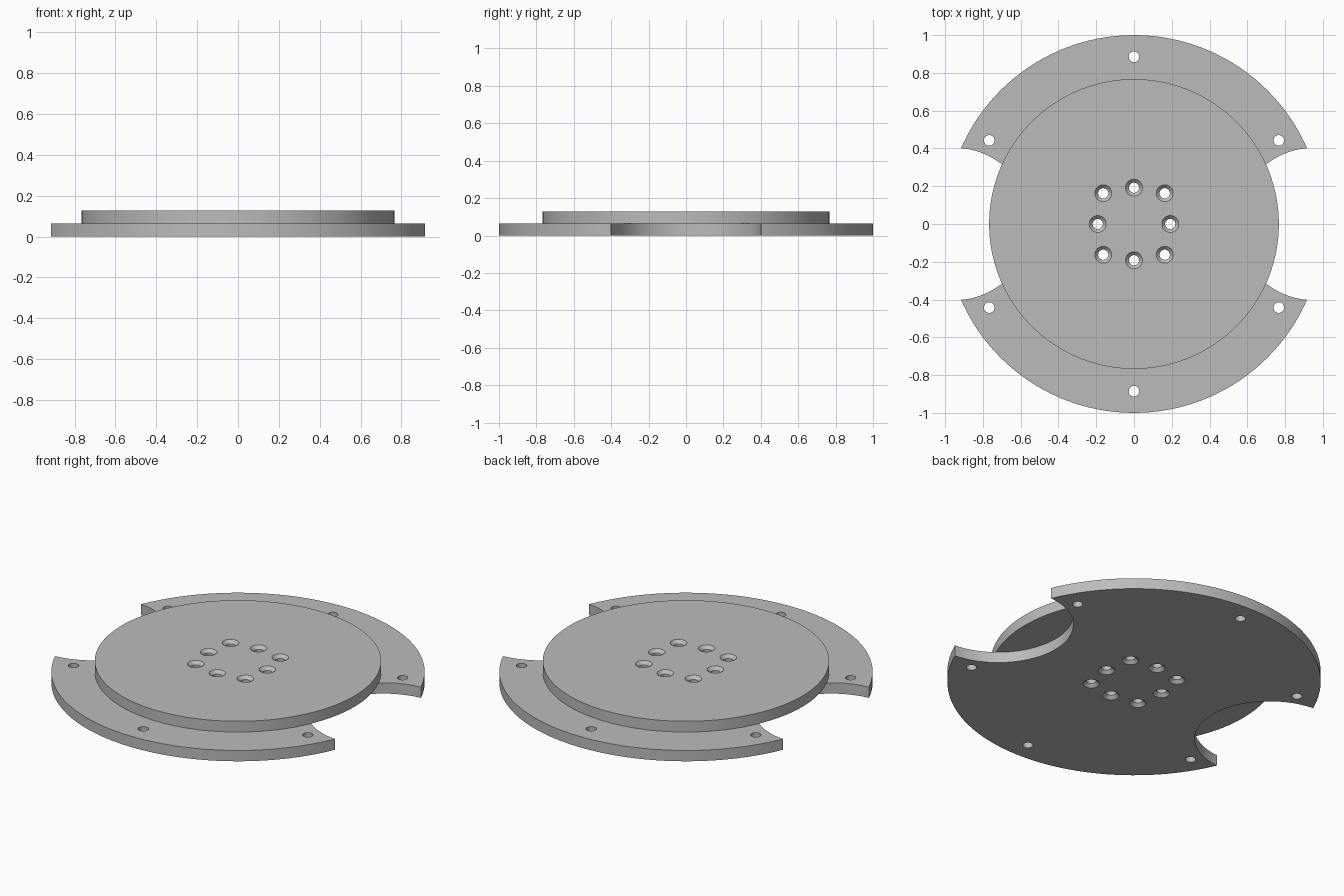
import bpy, bmesh, math

if "Cube" in bpy.data.objects:
    bpy.data.objects.remove(bpy.data.objects["Cube"])

SEG = 128
BASE_TOP, TOP = 0.064, 0.128
gray = bpy.data.materials.new("plain gray")
gray.diffuse_color = (0.5, 0.5, 0.5, 1)
gray.use_nodes = True
gray.node_tree.nodes["Principled BSDF"].inputs["Base Color"].default_value = gray.diffuse_color


def lathe(name, profile, seg, x=0, y=0):
    """Closed solid of revolution from (radius, z) points, bottom to top."""
    bm = bmesh.new()
    rings = [[bm.verts.new((x + r * math.cos(2 * math.pi * i / seg),
                            y + r * math.sin(2 * math.pi * i / seg), z))
              for i in range(seg)] for r, z in profile]
    for a, b in zip(rings, rings[1:]):
        for i in range(seg):
            j = (i + 1) % seg
            bm.faces.new((a[i], a[j], b[j], b[i]))
    bm.faces.new(rings[0][::-1])
    bm.faces.new(rings[-1])
    mesh = bpy.data.meshes.new(name)
    bm.to_mesh(mesh)
    bm.free()
    mesh.materials.append(gray)
    ob = bpy.data.objects.new(name, mesh)
    bpy.context.collection.objects.link(ob)
    return ob


# stepped plate: wide flange with a raised disc
plate = lathe("stepped_plate", [(1, 0), (1, BASE_TOP), (0.767, BASE_TOP), (0.767, TOP)], SEG)
cutters = []

# round side notches, through the flange only
for s in (-1, 1):
    cutters.append(lathe("notch_cutter", [(0.403, -0.1), (0.403, BASE_TOP)], 96, s * 0.95))

# six flange bolt holes
for i in range(6):
    a = math.radians(30 + 60 * i)
    cutters.append(lathe("bolt_hole_cutter", [(0.028, -0.1), (0.028, 0.2)], 32,
                         0.885 * math.cos(a), 0.885 * math.sin(a)))

# eight centre holes, countersunk on both faces
R, r, e = 0.045, 0.027, 0.01
sink = [(R + e, -e), (r, R - r), (r, TOP - R + r), (R + e, TOP + e)]
for i in range(8):
    a = math.radians(45 * i)
    d = 0.23 if i % 2 else 0.192
    cutters.append(lathe("centre_hole_cutter", sink, 32, d * math.cos(a), d * math.sin(a)))

# cut everything, then remove the cutters
for c in cutters:
    m = plate.modifiers.new("cut", 'BOOLEAN')
    m.operation, m.solver, m.object = 'DIFFERENCE', 'EXACT', c
    c.hide_render = True
bpy.context.view_layer.objects.active = plate
plate.select_set(True)
for m in list(plate.modifiers):
    bpy.ops.object.modifier_apply(modifier=m.name)
for c in cutters:
    bpy.data.objects.remove(c)

# smooth walls, sharp rims
bpy.ops.object.select_all(action='DESELECT')
plate.select_set(True)
bpy.ops.object.shade_smooth_by_angle(angle=math.radians(30))
